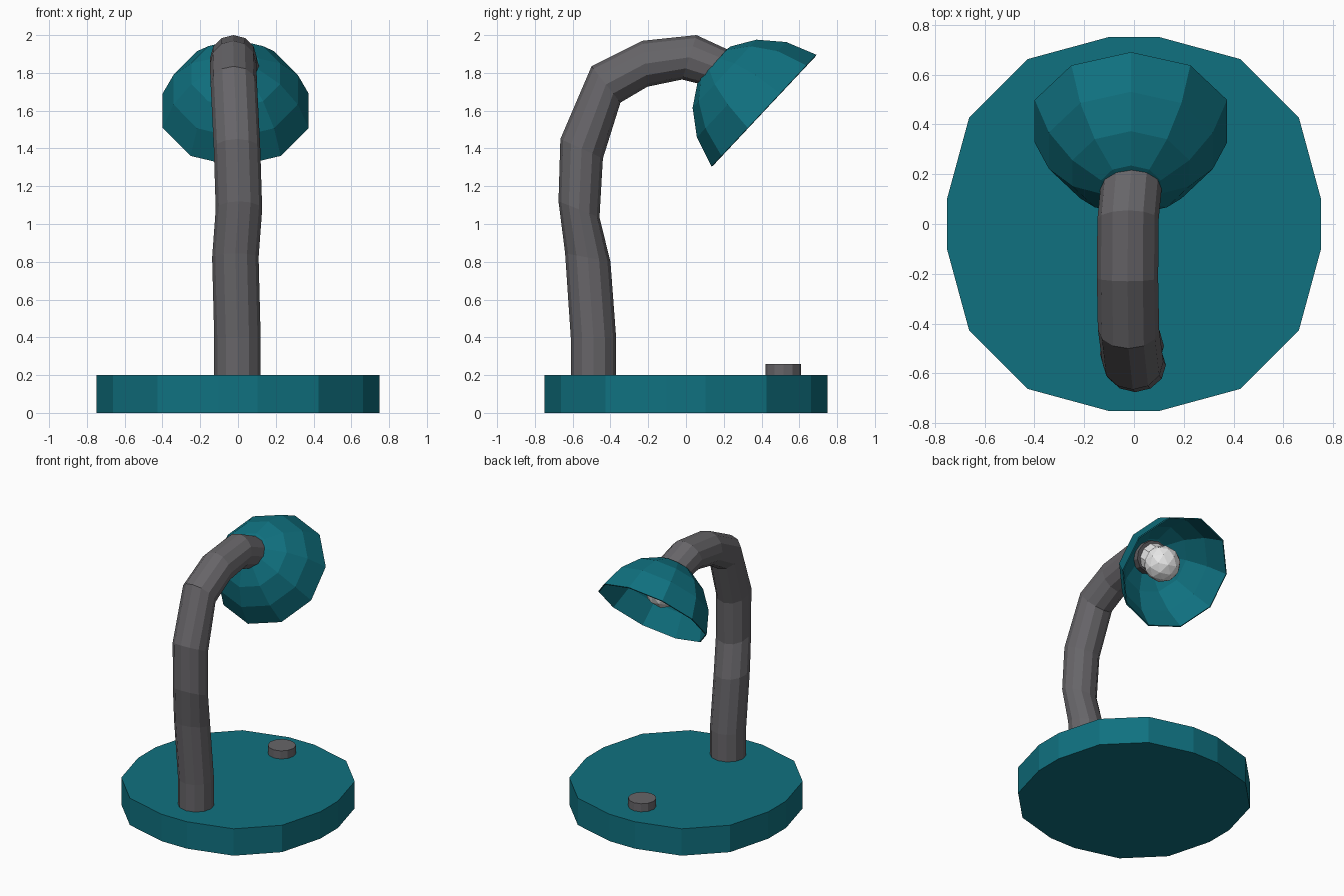
import bpy, bmesh, math
from mathutils import Vector, Matrix

if "Cube" in bpy.data.objects:
    bpy.data.objects.remove(bpy.data.objects["Cube"])


def material(name, rgb):
    m = bpy.data.materials.new(name)
    m.diffuse_color = (*rgb, 1)
    m.use_nodes = True
    m.node_tree.nodes["Principled BSDF"].inputs["Base Color"].default_value = m.diffuse_color
    return m


TEAL = material("teal paint", (0.005, 0.165, 0.215))
GREY = material("dark grey metal", (0.135, 0.13, 0.14))
WHITE = material("bulb white", (0.8, 0.8, 0.8))


def finish(name, bm, mat, fix_normals=True):
    if fix_normals:
        bmesh.ops.recalc_face_normals(bm, faces=bm.faces)
    mesh = bpy.data.meshes.new(name)
    bm.to_mesh(mesh)
    bm.free()
    mesh.materials.append(mat)
    obj = bpy.data.objects.new(name, mesh)
    bpy.context.collection.objects.link(obj)
    return obj


def loft(name, rings, mat, cap_start=True, cap_end=True):
    """Skin a list of equal-length point rings with quads."""
    bm = bmesh.new()
    rows = [[bm.verts.new(p) for p in ring] for ring in rings]
    n = len(rows[0])
    for a, b in zip(rows, rows[1:]):
        for i in range(n):
            j = (i + 1) % n
            bm.faces.new((a[i], a[j], b[j], b[i]))
    if cap_start:
        bm.faces.new(rows[0])
    if cap_end:
        bm.faces.new(rows[-1])
    return finish(name, bm, mat)


def circle(center, u, v, n):
    return [center + u * math.cos(2 * math.pi * i / n) + v * math.sin(2 * math.pi * i / n)
            for i in range(n)]


X, Y, Z = Vector((1, 0, 0)), Vector((0, 1, 0)), Vector((0, 0, 1))

# Base: one quadrant of the outline, turned four times
quadrant = [(0.75, 0.104), (0.662, 0.427), (0.427, 0.662), (0.104, 0.75)]
outline = []
for k in range(4):
    turn = Matrix.Rotation(k * math.pi / 2, 3, 'Z')
    outline += [turn @ Vector((x, y, 0)) for x, y in quadrant]
loft("base", [outline, [p + Z * 0.2 for p in outline]], TEAL)

# Switch button
loft("switch_button", [circle(Vector((0, 0.515, z)), X * 0.095, Y * 0.095, 12)
                       for z in (0.2, 0.26)], GREY)

# Bent arm: x centre, outer (y, z) and inner (y, z) edge of each ring
arm = [(-0.003, -0.61, 0.20, -0.37, 0.20),
       (-0.003, -0.61, 0.40, -0.37, 0.40),
       (-0.014, -0.64, 0.845, -0.40, 0.80),
       (0.005, -0.675, 1.12, -0.458, 1.035),
       (-0.005, -0.665, 1.45, -0.44, 1.347),
       (-0.022, -0.50, 1.835, -0.347, 1.643),
       (-0.026, -0.23, 1.97, -0.204, 1.727),
       (-0.024, 0.055, 2.0, -0.02, 1.765),
       (-0.008, 0.25, 1.91, 0.12, 1.73)]
rings = []
for x, oy, oz, iy, iz in arm:
    outer, inner = Vector((x, oy, oz)), Vector((x, iy, iz))
    rings.append(circle((outer + inner) / 2, (outer - inner) / 2, X * 0.123, 12))
loft("arm", rings, GREY)

# Tilted frame of the lamp head: axis points back and up from the rim
center = Vector((-0.0125, 0.4125, 1.60))
axis = Vector((0, -0.729, 0.684)).normalized()
side = Vector((0, 0.684, 0.729)).normalized()


def head_ring(r, h, n=10):
    return circle(center + axis * h, side * r, X * r, n)


# Shade: open faceted dome with a thin wall
outside = [(0.406, 0.0), (0.346, 0.162), (0.247, 0.286), (0.126, 0.362), (0.01, 0.38)]
shade = loft("shade", [head_ring(r, h) for r, h in outside], TEAL, cap_start=False)
bm = bmesh.new()
bm.from_mesh(shade.data)
if sum(f.normal.dot(f.calc_center_median() - center) for f in bm.faces) < 0:
    bmesh.ops.reverse_faces(bm, faces=bm.faces)
bm.to_mesh(shade.data)
bm.free()
wall = shade.modifiers.new("wall", 'SOLIDIFY')
wall.thickness = 0.008
wall.offset = -1

# Bulb and its neck
bm = bmesh.new()
bmesh.ops.create_icosphere(bm, subdivisions=2, radius=0.125,
                           matrix=Matrix.Translation(center + axis * 0.18))
finish("bulb", bm, WHITE)
loft("bulb_neck", [head_ring(0.1, 0.22), head_ring(0.1, 0.34)], WHITE)
